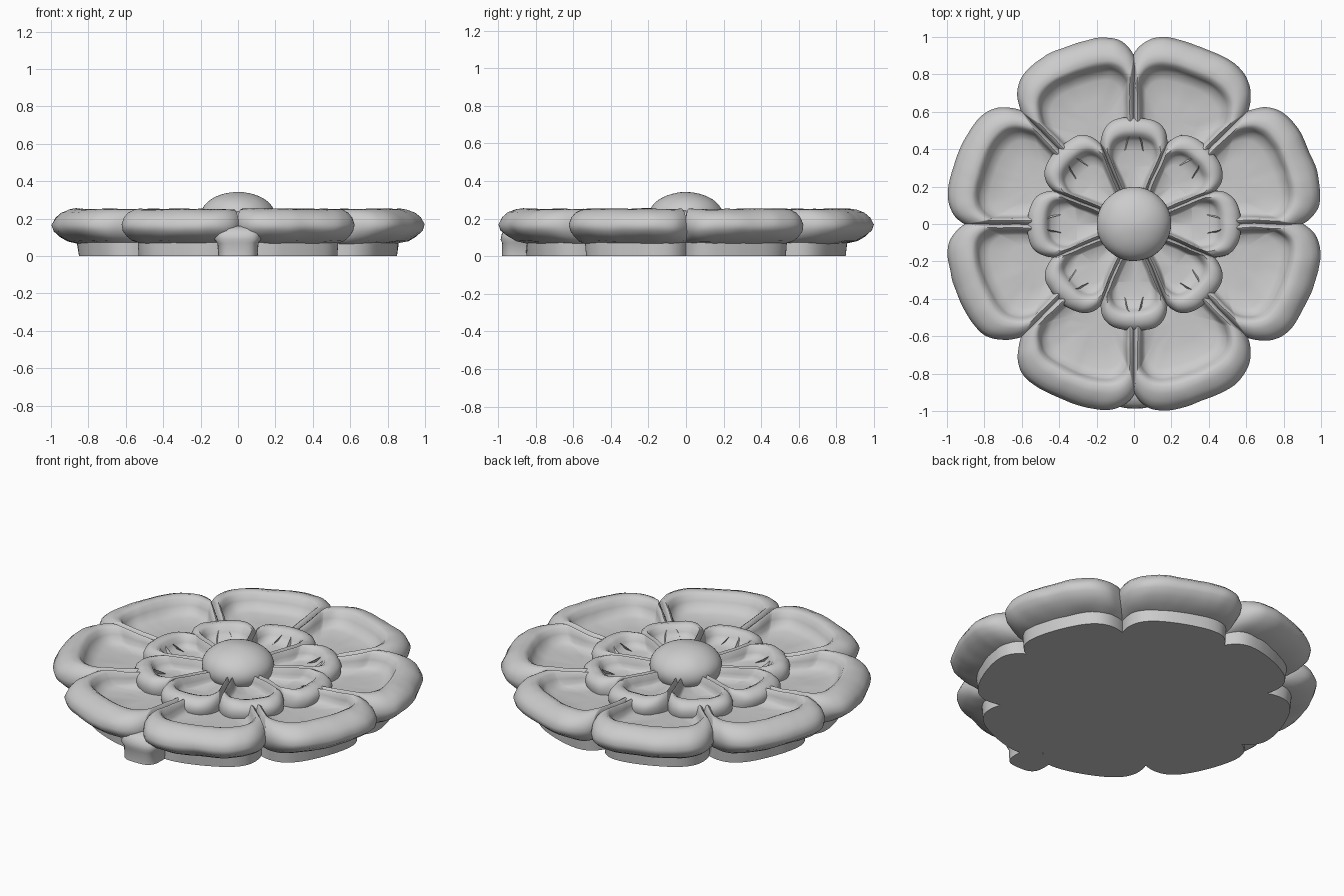
import bpy, bmesh, math
from mathutils import Vector, noise

if "Cube" in bpy.data.objects:
    bpy.data.objects.remove(bpy.data.objects["Cube"])

PETALS = 8
HALF = math.pi / PETALS


def finish(name, bm, wear=0.007, angle=55):
    # merge seams, add a little stone wear, shade smooth
    bmesh.ops.remove_doubles(bm, verts=bm.verts, dist=0.0004)
    for v in bm.verts:
        if v.co.z > 0.01:
            n = noise.noise_vector(v.co * 6) + 0.4 * noise.noise_vector(v.co * 16)
            v.co += Vector((n.x, n.y, n.z * 0.9)) * wear
    bmesh.ops.recalc_face_normals(bm, faces=bm.faces)
    me = bpy.data.meshes.new(name)
    bm.to_mesh(me)
    bm.free()
    ob = bpy.data.objects.new(name, me)
    bpy.context.collection.objects.link(ob)
    bpy.ops.object.select_all(action='DESELECT')
    ob.select_set(True)
    bpy.context.view_layer.objects.active = ob
    bpy.ops.object.shade_smooth_by_angle(angle=math.radians(angle))
    return ob


def petal_outline(gap, r_out, z, r_in, drops, slope, ns=14, na=44):
    # open U: up one side, round the tip, back down the other side
    # drops = (drop, power) for each corner of the tip
    def polar(r, s):
        a = s * (HALF - (math.asin(min(1, gap / r)) if gap else 0))
        return r * math.cos(a), r * math.sin(a)

    def side(s, drop):
        pts = []
        for i in range(ns):
            t = i / ns
            r = r_in + (r_out * (1 - drop) - r_in) * t
            pts.append((*polar(r, s), z - slope * max(0, z - 0.18) * (1 - t)))
        return pts
    tip = []
    for i in range(na + 1):
        s = math.sin(math.pi * (i / na - 0.5))
        drop, power = drops[0] if s < 0 else drops[1]
        tip.append((*polar(r_out * (1 - drop * abs(s) ** power), s), z))
    return side(-1, drops[0][0]) + tip + side(1, drops[1][0])[::-1], ns, na


def flower(name, rows, offset, corners, slope, bottom):
    bm = bmesh.new()
    for k in range(PETALS):
        rot = offset + 2 * HALF * k
        c, s = math.cos(rot), math.sin(rot)
        drops = corners if k % 2 == 0 else corners[::-1]
        prev = None
        for gap, r_out, z, r_in in rows:
            pts, ns, na = petal_outline(gap, r_out, z, r_in, drops, slope)
            ring = [bm.verts.new((x * c - y * s, x * s + y * c, h)) for x, y, h in pts]
            if prev:
                # petals touch where the gap is zero, so only the tip needs a wall
                span = range(ns, ns + na) if gap == 0 else range(len(ring) - 1)
                for i in span:
                    bm.faces.new((prev[i], prev[i + 1], ring[i + 1], ring[i]))
            elif bottom:
                bm.faces.new(ring[1:-1] + [bm.verts.new((0, 0, z))])
            prev = ring
        # basin floor as a fan
        mid = bm.verts.new(sum((v.co for v in prev), Vector()) / len(prev))
        for i, v in enumerate(prev):
            bm.faces.new((v, prev[(i + 1) % len(prev)], mid))
    return finish(name, bm)


# outer petals with plinth: gap from seam, tip radius, height, inner radius
flower("outer_petals", [
    (0, 0.865, 0.0, 0.0), (0, 0.872, 0.07, 0.47), (0, 0.925, 0.082, 0.47),
    (0, 0.968, 0.106, 0.47), (0, 1.003, 0.135, 0.47), (0, 1.014, 0.168, 0.47),
    (0, 0.994, 0.205, 0.47), (0.006, 0.965, 0.231, 0.47), (0.012, 0.925, 0.247, 0.47),
    (0.020, 0.89, 0.252, 0.47), (0.030, 0.868, 0.24, 0.46), (0.037, 0.852, 0.208, 0.43),
    (0.044, 0.835, 0.175, 0.40), (0.062, 0.79, 0.157, 0.38), (0.12, 0.69, 0.15, 0.38),
], HALF, ((0.11, 6), (0.155, 4.5)), 0.5, True)

# inner petals
flower("inner_petals", [
    (0, 0.55, 0.12, 0.12), (0, 0.568, 0.16, 0.12), (0, 0.57, 0.19, 0.12),
    (0.005, 0.56, 0.215, 0.12), (0.009, 0.535, 0.234, 0.12), (0.014, 0.50, 0.241, 0.12),
    (0.020, 0.475, 0.23, 0.13), (0.026, 0.46, 0.202, 0.14), (0.032, 0.443, 0.178, 0.15),
    (0.042, 0.39, 0.168, 0.16),
], 0, ((0.18, 4), (0.18, 4)), 0.3, False)

# centre dome
bm = bmesh.new()
bmesh.ops.create_uvsphere(bm, u_segments=48, v_segments=24, radius=1)
for v in bm.verts:
    v.co = Vector((v.co.x * 0.198, v.co.y * 0.198, 0.215 + v.co.z * 0.128))
finish("centre_dome", bm, 0.003)

# small squarish lump at the front seam
bm = bmesh.new()
prev = None
for rx, ry, z in [(0.105, 0.10, 0), (0.11, 0.10, 0.07), (0.128, 0.108, 0.09),
                  (0.122, 0.10, 0.12), (0.10, 0.08, 0.145), (0.05, 0.04, 0.158)]:
    ring = []
    for i in range(40):
        a = 2 * math.pi * i / 40
        x, y = (math.copysign(abs(f) ** 0.65, f) for f in (math.cos(a), math.sin(a)))
        ring.append(bm.verts.new((rx * x, -0.88 + ry * y, z)))
    if prev:
        for i in range(40):
            n = (i + 1) % 40
            bm.faces.new((prev[i], prev[n], ring[n], ring[i]))
    else:
        bm.faces.new(ring)
    prev = ring
bm.faces.new(prev)
finish("front_lump", bm)
